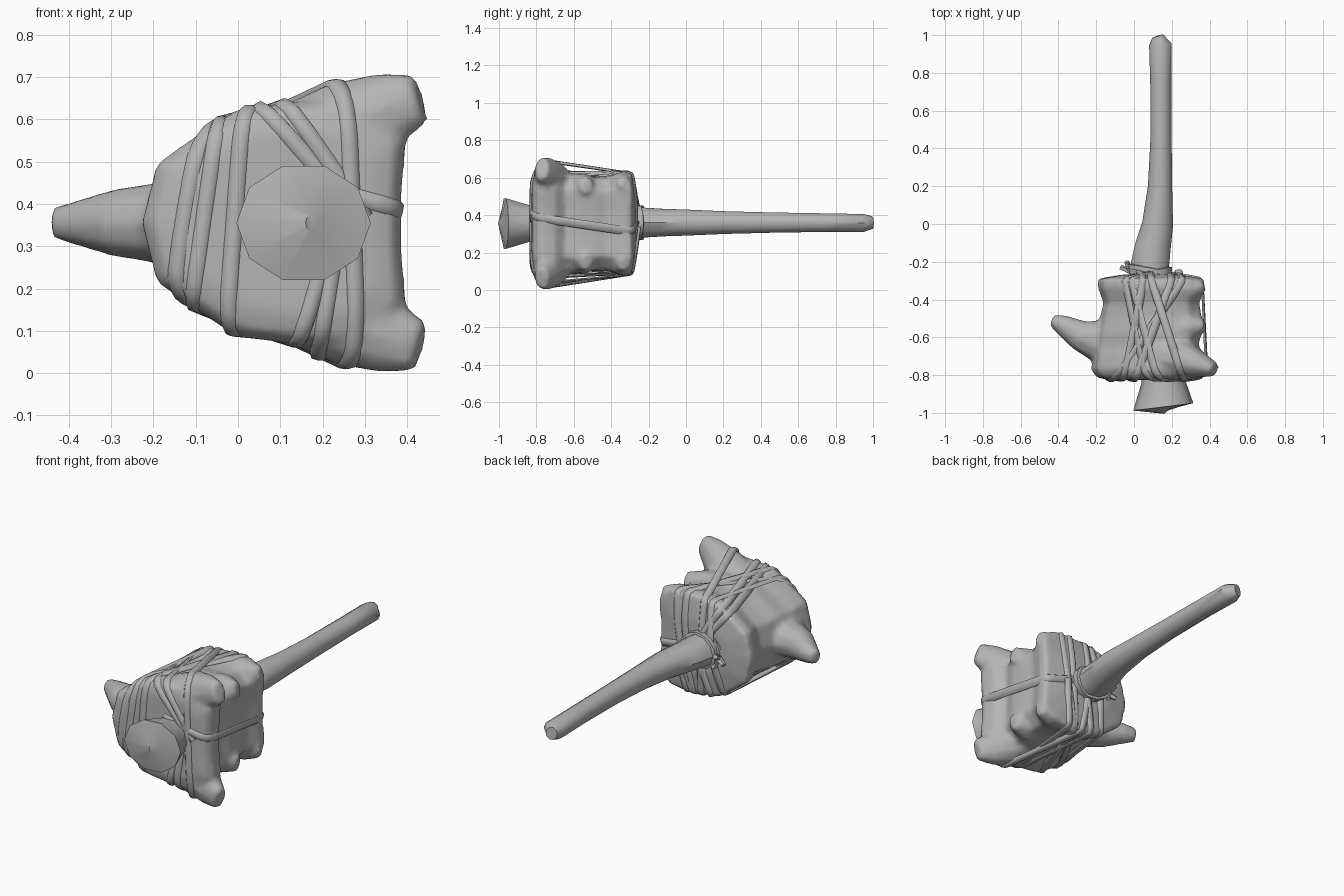
import bpy, bmesh, math
from mathutils import Vector
from mathutils.geometry import convex_hull_2d

if "Cube" in bpy.data.objects:
    bpy.data.objects.remove(bpy.data.objects["Cube"])

ZC = 0.355
mat = bpy.data.materials.new("bone_grey")
mat.diffuse_color = (0.46, 0.46, 0.46, 1)
mat.use_nodes = True
mat.node_tree.nodes["Principled BSDF"].inputs["Base Color"].default_value = mat.diffuse_color


def finish(name, bm, angle=40):
    bmesh.ops.recalc_face_normals(bm, faces=bm.faces)
    me = bpy.data.meshes.new(name)
    bm.to_mesh(me)
    bm.free()
    ob = bpy.data.objects.new(name, me)
    bpy.context.collection.objects.link(ob)
    me.materials.append(mat)
    bpy.ops.object.select_all(action='DESELECT')
    ob.select_set(True)
    bpy.context.view_layer.objects.active = ob
    bpy.ops.object.shade_smooth_by_angle(angle=math.radians(angle))
    return ob


def loft(bm, rings, caps=True):
    vs = [[bm.verts.new(p) for p in r] for r in rings]
    n = len(vs[0])
    for a, b in zip(vs, vs[1:]):
        for i in range(n):
            bm.faces.new((a[i], a[(i + 1) % n], b[(i + 1) % n], b[i]))
    if caps:
        bm.faces.new(vs[0])
        bm.faces.new(vs[-1])


def tube(name, pts, n=10, angle=40):
    """pts: (x, y, z, horizontal radius, vertical radius)"""
    P = [Vector(p[:3]) for p in pts]
    rings = []
    for i, p in enumerate(pts):
        d = (P[min(i + 1, len(P) - 1)] - P[max(i - 1, 0)]).normalized()
        side = d.cross(Vector((0, 0, 1))).normalized()
        up = side.cross(d)
        rings.append([P[i] + side * p[3] * math.cos(t) + up * p[4] * math.sin(t)
                      for t in (2 * math.pi * k / n for k in range(n))])
    bm = bmesh.new()
    loft(bm, rings)
    return finish(name, bm, angle)


# handle running right through the head, flared at the front
tube("handle", [(0.175, -0.992, ZC, 0.02, 0.02),
                (0.155, -0.968, ZC, 0.16, 0.142), (0.155, -0.83, ZC, 0.115, 0.10),
                (0.12, -0.5, ZC, 0.11, 0.10), (0.08, -0.24, 0.36, 0.105, 0.085),
                (0.10, -0.12, 0.36, 0.095, 0.077), (0.125, 0.0, 0.36, 0.082, 0.073),
                (0.138, 0.2, 0.36, 0.064, 0.064), (0.143, 0.45, 0.36, 0.056, 0.057),
                (0.142, 0.75, 0.36, 0.056, 0.052), (0.14, 0.95, 0.358, 0.06, 0.05),
                (0.125, 0.995, 0.36, 0.03, 0.035)], 10)

# bone head: D shaped outline lofted from front to back
half = [(-0.19, 0.14), (-0.10, 0.205), (0.0, 0.27), (0.12, 0.286), (0.22, 0.29),
        (0.32, 0.28), (0.395, 0.20), (0.385, 0.07)]
outline = [(-0.225, 0)] + half + [(x, -z) for x, z in reversed(half)]
# y, left scale, right scale, height scale
sections = [(-0.825, 0.75, 0.75, 0.75), (-0.81, 0.93, 0.93, 0.93), (-0.77, 1.01, 1.01, 1.0),
            (-0.70, 0.98, 0.97, 0.97), (-0.645, 0.95, 0.82, 0.91), (-0.57, 0.92, 0.89, 0.93),
            (-0.49, 0.86, 0.88, 0.87), (-0.42, 0.80, 0.84, 0.88), (-0.335, 0.90, 0.93, 0.97),
            (-0.29, 0.90, 0.92, 0.94), (-0.268, 0.5, 0.5, 0.5)]
bm = bmesh.new()
loft(bm, [[(0.09 + (x - 0.09) * (sl if x < 0.09 else sr), y, ZC + z * sz) for x, z in outline]
          for y, sl, sr, sz in sections])
head = finish("head", bm, 50)

# side spike, then corner horns and knobs mirrored above and below
lumps = [tube("side_spike", [(-0.02, -0.66, ZC, 0.15, 0.12), (-0.18, -0.622, ZC, 0.117, 0.10),
                             (-0.29, -0.588, ZC, 0.082, 0.082), (-0.385, -0.53, ZC, 0.053, 0.053),
                             (-0.435, -0.508, ZC, 0.033, 0.038)], 10)]
for s in (1, -1):
    lumps += [tube("horn", [(0.13, -0.69, ZC + s * 0.15, 0.12, 0.13),
                            (0.27, -0.72, ZC + s * 0.232, 0.10, 0.115),
                            (0.36, -0.75, ZC + s * 0.273, 0.066, 0.088),
                            (0.43, -0.772, ZC + s * 0.294, 0.038, 0.062)], 10),
              tube("mid_knob", [(0.15, -0.55, ZC + s * 0.15, 0.10, 0.10),
                                (0.30, -0.545, ZC + s * 0.195, 0.075, 0.08),
                                (0.375, -0.535, ZC + s * 0.205, 0.035, 0.045)], 8),
              tube("rear_knob", [(0.15, -0.38, ZC + s * 0.16, 0.10, 0.10),
                                 (0.30, -0.345, ZC + s * 0.205, 0.065, 0.075),
                                 (0.37, -0.325, ZC + s * 0.215, 0.035, 0.04)], 8)]

# fuse the lumps into the head as one soft surface
for ob in lumps + [head]:
    ob.select_set(True)
bpy.context.view_layer.objects.active = head
bpy.ops.object.join()
head.modifiers.clear()
fuse = head.modifiers.new("fuse", 'REMESH')
fuse.mode = 'VOXEL'
fuse.voxel_size = 0.014
soft = head.modifiers.new("soft", 'SMOOTH')
soft.factor = 0.5
soft.iterations = 5
for m in ("fuse", "soft"):
    bpy.ops.object.modifier_apply(modifier=m)
bpy.ops.object.shade_smooth()


def strap(name, a, b, c, width=0.043, lift=0.008, keep=None, apex=True):
    """Taut band around the head in the plane through three points."""
    a, b, c = Vector(a), Vector(b), Vector(c)
    nrm = (b - a).cross(c - a).normalized()
    u = (b - a).normalized()
    v = nrm.cross(u)
    cut = bmesh.new()
    cut.from_mesh(head.data)
    res = bmesh.ops.bisect_plane(cut, geom=cut.verts[:] + cut.edges[:] + cut.faces[:],
                                 plane_co=a, plane_no=nrm)
    pts = [e.co.copy() for e in res["geom_cut"] if isinstance(e, bmesh.types.BMVert)]
    cut.free()
    # partial bands keep one side only; their return runs inside the head
    if keep:
        axis, limit, sign = keep
        pts = [p for p in pts if (p[axis] - limit) * sign > 0]
    if apex:
        k = Vector((0.10, -0.25, ZC))
        pts.append(k - nrm * (k - a).dot(nrm))
    flat = [Vector(((p - a).dot(u), (p - a).dot(v))) for p in pts]
    hull = [flat[i] for i in convex_hull_2d(flat)]
    loop = [hull[0]]
    for q in hull[1:]:
        if (q - loop[-1]).length > 0.022:
            loop.append(q)
    mid = sum(loop, Vector((0, 0))) / len(loop)
    rings = []
    for q in loop:
        out = (q - mid).normalized()
        ring = []
        for w, h in ((-0.5, -0.008), (-0.36, lift * 0.7), (0, lift), (0.36, lift * 0.7), (0.5, -0.008)):
            r = q + out * h
            ring.append(a + u * r.x + v * r.y + nrm * w * width)
        rings.append(ring)
    bm = bmesh.new()
    loft(bm, rings + [rings[0]], caps=False)
    bmesh.ops.remove_doubles(bm, verts=bm.verts, dist=0.0005)
    finish(name, bm, 60)


# lashings: front top, front bottom, back top, part kept
F, B = -0.82, -0.29
UP, LOW = (2, 0.37, 1), (2, 0.34, -1)
lashings = [((-0.10, F, 0.56), (-0.16, F, 0.20), (0.26, B, 0.6), None),
            ((-0.05, F, 0.59), (-0.11, F, 0.17), (0.05, B, 0.6), None),
            ((0.01, F, 0.63), (-0.03, F, 0.10), (0.20, B, 0.6), None),
            ((0.06, F, 0.63), (0.20, F, 0.47), (-0.08, B, 0.6), UP),
            ((0.11, F, 0.65), (0.22, F, 0.49), (-0.02, B, 0.6), UP),
            ((0.26, F, 0.68), (0.285, F, 0.03), (0.09, B, 0.6), None),
            ((0.24, F, 0.35), (0.19, F, 0.04), (0.20, B, 0.1), LOW),
            ((0.20, F, 0.25), (0.14, F, 0.05), (0.05, B, 0.1), LOW)]
for i, (a, b, c, keep) in enumerate(lashings):
    strap("lashing_%d" % (i + 1), a, b, c, lift=0.007 + 0.0008 * i, keep=keep)
strap("side_lashing", (0.31, -0.83, 0.41), (0.39, -0.80, 0.385), (0.36, -0.28, 0.31), 0.048,
      keep=(0, 0.12, 1))

# binding rings and knot at the back of the head
for i, (y, tilt) in enumerate(((-0.26, 0.02), (-0.245, -0.02))):
    bm = bmesh.new()
    rings = []
    for k in range(14):
        t = 2 * math.pi * k / 14
        c, s = math.cos(t), math.sin(t)
        rings.append([(0.085 + c * (0.105 + o), y + tilt * c + d, 0.36 + s * (0.085 + o))
                      for o, d in ((-0.012, -0.016), (0.010, -0.012), (0.010, 0.012), (-0.012, 0.016))])
    loft(bm, rings + [rings[0]], caps=False)
    bmesh.ops.remove_doubles(bm, verts=bm.verts, dist=0.0005)
    finish("binding_ring_%d" % (i + 1), bm)
for i, (dx, dy, dz) in enumerate(((-0.02, 0.05, 0.03), (-0.05, 0.02, -0.02), (0.01, 0.03, -0.05))):
    tube("knot_end_%d" % (i + 1), [(-0.02, -0.25, 0.34, 0.018, 0.018),
                                   (-0.02 + dx, -0.25 + dy, 0.34 + dz, 0.014, 0.012)], 5)
